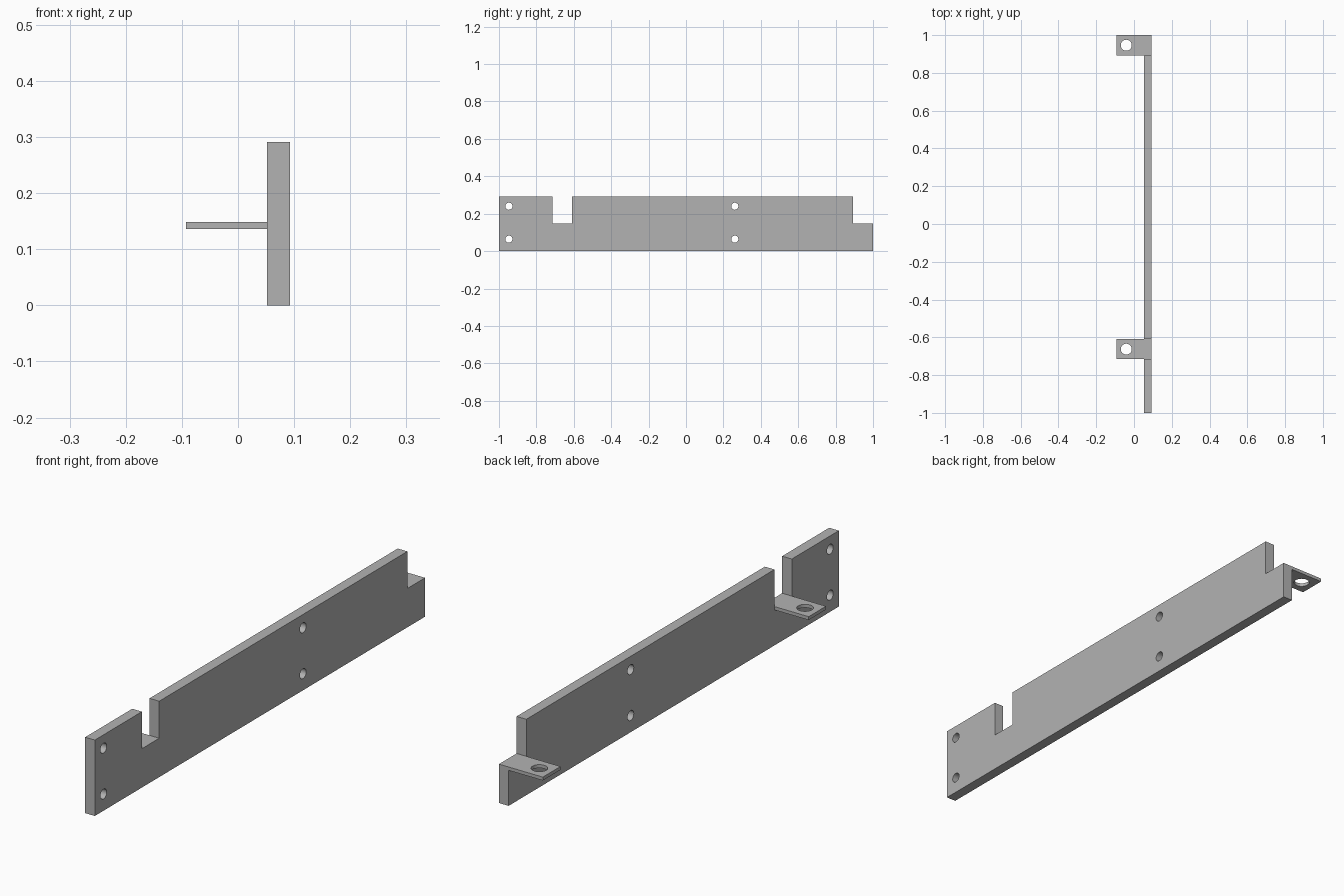
import bpy
import bmesh
from math import pi
from mathutils import Matrix, Vector

default = bpy.data.objects.get("Cube")
if default:
    bpy.data.objects.remove(default, do_unlink=True)

# Single grey finish
grey = bpy.data.materials.new("plain grey")
grey.use_nodes = True
colour = (0.45, 0.45, 0.45, 1)
grey.diffuse_color = colour
grey.node_tree.nodes["Principled BSDF"].inputs["Base Color"].default_value = colour

FACE, OUTER, TIP = 0.052, 0.093, -0.093   # x of plate faces and tab tip
TOP, LEDGE, TAB = 0.291, 0.149, 0.013     # plate top, notch floor, tab thickness
NOTCH = (-0.715, -0.61)
STEP = (0.893, 1.0)


def make_object(name, bm):
    bmesh.ops.recalc_face_normals(bm, faces=bm.faces[:])
    mesh = bpy.data.meshes.new(name)
    bm.to_mesh(mesh)
    bm.free()
    mesh.materials.append(grey)
    obj = bpy.data.objects.new(name, mesh)
    bpy.context.collection.objects.link(obj)
    return obj


def prism(name, points, depth):
    """Extrude a flat outline along a vector."""
    bm = bmesh.new()
    face = bm.faces.new([bm.verts.new(p) for p in points])
    new = bmesh.ops.extrude_face_region(bm, geom=[face])["geom"]
    verts = [v for v in new if isinstance(v, bmesh.types.BMVert)]
    bmesh.ops.translate(bm, verts=verts, vec=Vector(depth))
    return make_object(name, bm)


def drill(obj, centres, radius, axis):
    """Cut round holes through an object along x or z."""
    turn = Matrix.Rotation(pi / 2, 4, "Y") if axis == "X" else Matrix()
    bm = bmesh.new()
    for c in centres:
        bmesh.ops.create_cone(bm, cap_ends=True, segments=32, radius1=radius,
                              radius2=radius, depth=0.2,
                              matrix=Matrix.Translation(c) @ turn)
    cutter = make_object(obj.name + "_hole_cutter", bm)
    cutter.hide_render = True
    mod = obj.modifiers.new("holes", "BOOLEAN")
    mod.operation, mod.solver, mod.object = "DIFFERENCE", "EXACT", cutter
    bpy.context.view_layer.objects.active = obj
    bpy.ops.object.select_all(action="DESELECT")
    obj.select_set(True)
    bpy.ops.object.modifier_apply(modifier=mod.name)
    bpy.data.objects.remove(cutter, do_unlink=True)
    bpy.ops.object.shade_smooth_by_angle(angle=pi / 6)


# Long plate with a notch and a stepped end
outline = [(-1, 0), (1, 0), (1, LEDGE), (STEP[0], LEDGE), (STEP[0], TOP),
           (NOTCH[1], TOP), (NOTCH[1], LEDGE), (NOTCH[0], LEDGE),
           (NOTCH[0], TOP), (-1, TOP)]
plate = prism("mounting_plate", [(FACE, y, z) for y, z in outline],
              (OUTER - FACE, 0, 0))
drill(plate, [(FACE, y, z) for y in (-0.947, 0.261) for z in (0.064, 0.24)],
      0.019, "X")

# Drilled tabs level with the notch floors
for name, (y0, y1) in (("front_tab", NOTCH), ("back_tab", STEP)):
    tab = prism(name, [(TIP, y0, LEDGE - TAB), (FACE, y0, LEDGE - TAB),
                       (FACE, y1, LEDGE - TAB), (TIP, y1, LEDGE - TAB)],
                (0, 0, TAB))
    drill(tab, [(-0.041, (y0 + y1) / 2, LEDGE)], 0.029, "Z")
